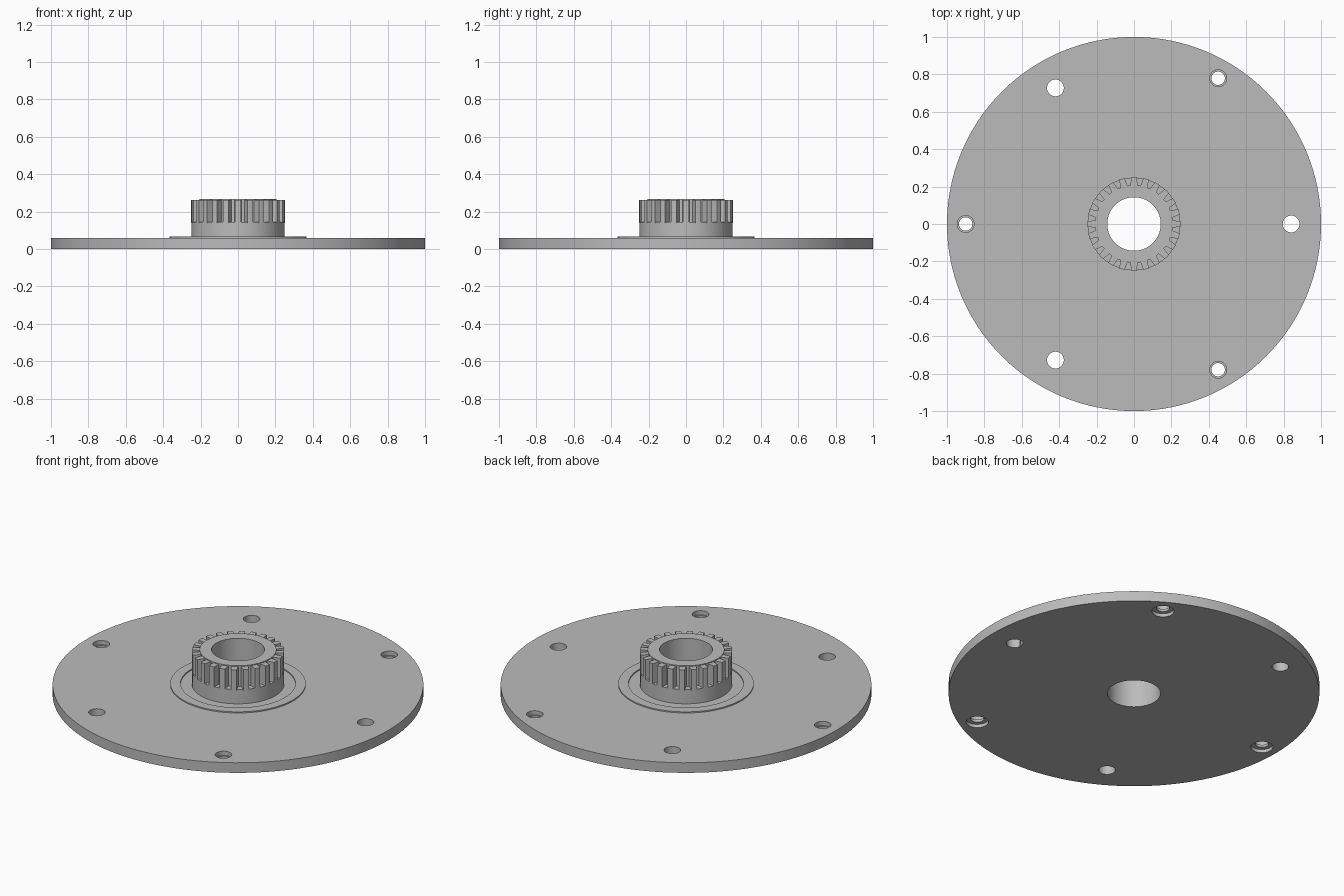
import bpy, bmesh
from math import pi, sin, cos, radians
from mathutils import Matrix

cube = bpy.data.objects.get("Cube")
if cube:
    bpy.data.objects.remove(cube, do_unlink=True)

grey = bpy.data.materials.new("machined grey")
grey.use_nodes = True
colour = (0.5, 0.5, 0.5, 1)
grey.diffuse_color = colour
grey.node_tree.nodes["Principled BSDF"].inputs["Base Color"].default_value = colour


def finish(bm, name):
    """Turn a bmesh into a grey object with consistent normals."""
    bmesh.ops.recalc_face_normals(bm, faces=bm.faces)
    mesh = bpy.data.meshes.new(name)
    bm.to_mesh(mesh)
    bm.free()
    mesh.materials.append(grey)
    obj = bpy.data.objects.new(name, mesh)
    bpy.context.collection.objects.link(obj)
    return obj


def lathe(name, profile, steps, solid=False):
    """Revolve (radius, height) points; a solid is capped, otherwise the profile is closed."""
    bm = bmesh.new()
    rings = [[bm.verts.new((r * cos(2 * pi * i / steps), r * sin(2 * pi * i / steps), z))
              for i in range(steps)] for r, z in profile]
    pairs = list(zip(rings, rings[1:]))
    if solid:
        bm.faces.new(rings[0])
        bm.faces.new(rings[-1])
    else:
        pairs.append((rings[-1], rings[0]))
    for a, b in pairs:
        for i in range(steps):
            j = (i + 1) % steps
            bm.faces.new((a[i], a[j], b[j], b[i]))
    return finish(bm, name)


def smooth(obj):
    bpy.ops.object.select_all(action='DESELECT')
    obj.select_set(True)
    bpy.context.view_layer.objects.active = obj
    bpy.ops.object.shade_smooth_by_angle(angle=radians(30))


BORE, PLATE_TOP, HUB_TOP = 0.143, 0.06, 0.145

# Round base plate
plate = lathe("base_plate", [(BORE, 0), (1, 0), (1, PLATE_TOP), (BORE, PLATE_TOP)], 128)

# Plain holes and stepped screw holes alternate around the plate
plain = [(0.045, -0.02), (0.045, 0.08)]
stepped = [(0.06, -0.02), (0.06, 0.02), (0.036, 0.02), (0.036, 0.035),
           (0.045, 0.035), (0.045, 0.08)]
for k in range(6):
    profile, distance = (stepped, 0.9) if k % 2 else (plain, 0.84)
    cutter = lathe("hole_cutter", profile, 32, solid=True)
    cutter.location = (distance * cos(k * pi / 3), distance * sin(k * pi / 3), 0)
    cutter.hide_render = True
    cut = plate.modifiers.new("hole", 'BOOLEAN')
    cut.object = cutter
    cut.solver = 'EXACT'
    bpy.context.view_layer.objects.active = plate
    bpy.ops.object.modifier_apply(modifier=cut.name)
    bpy.data.objects.remove(cutter, do_unlink=True)
smooth(plate)

# Thin raised ring around the hub
smooth(lathe("raised_ring", [(0.31, 0.055), (0.365, 0.055), (0.365, 0.067), (0.31, 0.067)], 96))

# Hub with the narrower toothed core above it
smooth(lathe("hub", [(BORE, 0.05), (0.248, 0.05), (0.248, HUB_TOP), (0.207, HUB_TOP),
                     (0.207, 0.268), (BORE, 0.268)], 96))

# Gear teeth: tapered prisms repeated around the core
TEETH = 24
bm = bmesh.new()
outline = [(0.2, -0.02), (0.249, -0.015), (0.25, 0), (0.249, 0.015), (0.2, 0.02)]
for k in range(TEETH):
    turn = Matrix.Rotation(2 * pi * k / TEETH, 3, 'Z')
    low, high = [[bm.verts.new(turn @ Matrix.Translation((x, y, z)).to_translation())
                  for x, y in outline] for z in (HUB_TOP - 0.005, 0.263)]
    bm.faces.new(low)
    bm.faces.new(high)
    for i in range(len(outline)):
        j = (i + 1) % len(outline)
        bm.faces.new((low[i], low[j], high[j], high[i]))
finish(bm, "gear_teeth")
